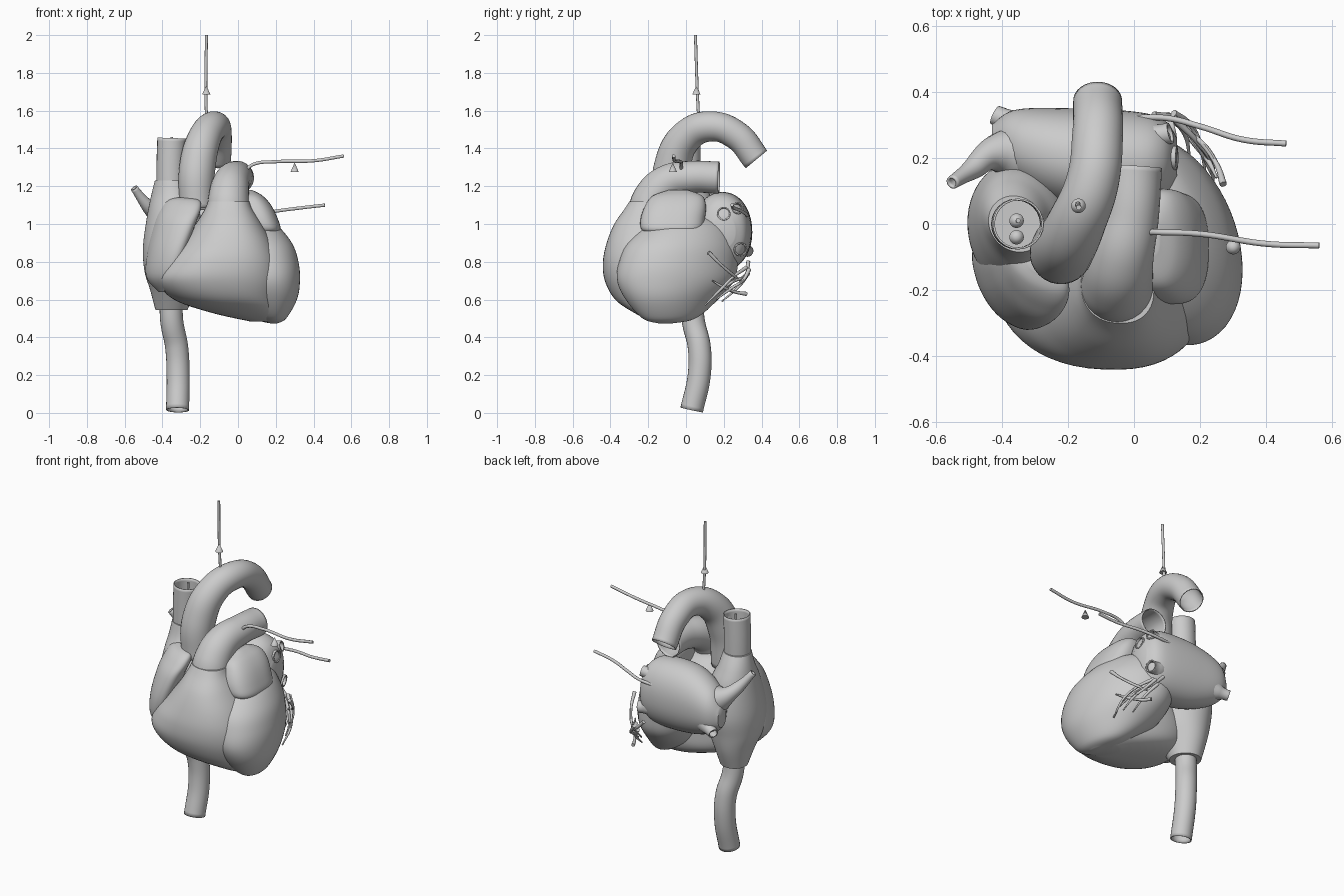
import bpy, bmesh, math


def finish(ob, angle=45):
    bpy.ops.object.select_all(action='DESELECT')
    ob.select_set(True)
    bpy.context.view_layer.objects.active = ob
    bpy.ops.object.shade_smooth_by_angle(angle=math.radians(angle))


def catmull(a, b, c, d, t):
    return tuple(0.5 * (2 * q + (r - p) * t + (2 * p - 5 * q + 4 * r - s) * t * t
                        + (3 * q - p - 3 * r + s) * t ** 3) for p, q, r, s in zip(a, b, c, d))


def loft(name, secs, power=2.0, axis='z', skew=0.0, sides=56, steps=6):
    """Sections (height, centre1, centre2, radius1, radius2) skinned into a rounded body.
    skew leans every section along its diagonal without changing its width or depth."""
    rows = []
    for i in range(len(secs) - 1):
        a, b = secs[max(i - 1, 0)], secs[i]
        c, d = secs[i + 1], secs[min(i + 2, len(secs) - 1)]
        rows += [catmull(a, b, c, d, k / steps) for k in range(steps)]
    rows.append(secs[-1])
    bm = bmesh.new()
    rings = []
    for h, c1, c2, r1, r2 in rows:
        ring = []
        for k in range(sides):
            t = 2 * math.pi * k / sides
            u, v = math.cos(t), math.sin(t - skew)
            p = c1 + r1 * math.copysign(abs(u) ** (2 / power), u)
            q = c2 + r2 * math.copysign(abs(v) ** (2 / power), v)
            ring.append(bm.verts.new((p, q, h) if axis == 'z' else (h, p, q)))
        rings.append(ring)
    for lo, hi in zip(rings, rings[1:]):
        for k in range(sides):
            j = (k + 1) % sides
            bm.faces.new((lo[k], lo[j], hi[j], hi[k]))
    bm.faces.new(rings[0])
    bm.faces.new(rings[-1])
    bmesh.ops.recalc_face_normals(bm, faces=bm.faces)
    me = bpy.data.meshes.new(name)
    bm.to_mesh(me)
    bm.free()
    ob = bpy.data.objects.new(name, me)
    bpy.context.collection.objects.link(ob)
    finish(ob)
    return ob


def tube(name, pts, radii, wall=0.0, res=6, steps=10):
    """Smooth pipe through pts; wall > 0 leaves open, thick-walled ends."""
    cu = bpy.data.curves.new(name, 'CURVE')
    cu.dimensions = '3D'
    cu.bevel_depth = 1.0
    cu.bevel_resolution = res
    cu.resolution_u = steps
    cu.use_fill_caps = wall == 0
    sp = cu.splines.new('BEZIER')
    sp.radius_interpolation = 'CARDINAL'
    sp.bezier_points.add(len(pts) - 1)
    for i, (bp, co) in enumerate(zip(sp.bezier_points, pts)):
        bp.co = co
        bp.handle_left_type = bp.handle_right_type = 'AUTO'
        bp.radius = radii[i] if isinstance(radii, (list, tuple)) else radii
    ob = bpy.data.objects.new(name, cu)
    bpy.context.collection.objects.link(ob)
    bpy.ops.object.select_all(action='DESELECT')
    ob.select_set(True)
    bpy.context.view_layer.objects.active = ob
    bpy.ops.object.convert(target='MESH')
    ob = bpy.context.view_layer.objects.active
    finish(ob)
    if wall:
        bm = bmesh.new()
        bm.from_mesh(ob.data)
        bmesh.ops.recalc_face_normals(bm, faces=bm.faces)
        bm.to_mesh(ob.data)
        bm.free()
        m = ob.modifiers.new('wall', 'SOLIDIFY')
        m.thickness = wall
        m.offset = -1
    return ob


def cone(name, loc, r=0.022, h=0.05):
    bpy.ops.mesh.primitive_cone_add(vertices=20, radius1=r, radius2=0, depth=h, location=loc)
    bpy.context.object.name = name
    finish(bpy.context.object, 40)


# Ventricles
loft('right_ventricle', [
    (0.485, 0.14, -0.10, 0.08, 0.08), (0.53, 0.05, -0.11, 0.19, 0.165),
    (0.6, -0.06, -0.14, 0.28, 0.235), (0.7, -0.10, -0.165, 0.325, 0.265),
    (0.8, -0.085, -0.17, 0.30, 0.27), (0.9, -0.06, -0.17, 0.24, 0.25),
    (1.0, -0.05, -0.17, 0.175, 0.21), (1.08, -0.05, -0.19, 0.125, 0.135),
    (1.12, -0.05, -0.19, 0.11, 0.11)], power=2.3, skew=0.08)
loft('left_ventricle', [
    (0.473, 0.19, -0.11, 0.015, 0.03), (0.5, 0.17, -0.09, 0.085, 0.14),
    (0.6, 0.125, -0.075, 0.187, 0.245), (0.7, 0.10, -0.055, 0.228, 0.31),
    (0.8, 0.08, -0.04, 0.24, 0.315), (0.9, 0.06, -0.02, 0.225, 0.29),
    (1.0, 0.05, 0.01, 0.15, 0.2), (1.05, 0.05, 0.02, 0.05, 0.07)], skew=0.28)

# Atria and auricles
loft('right_atrium', [
    (0.545, -0.352, 0.03, 0.085, 0.085), (0.65, -0.345, 0.01, 0.12, 0.14),
    (0.75, -0.335, -0.02, 0.16, 0.19), (0.88, -0.33, -0.02, 0.173, 0.21),
    (1.05, -0.34, 0.0, 0.14, 0.17), (1.15, -0.355, 0.01, 0.105, 0.12),
    (1.23, -0.355, 0.0, 0.085, 0.085)], skew=0.12)
loft('right_auricle', [
    (0.64, -0.40, -0.15, 0.02, 0.05), (0.72, -0.405, -0.17, 0.08, 0.12),
    (0.85, -0.38, -0.18, 0.10, 0.14), (1.0, -0.335, -0.17, 0.11, 0.13),
    (1.08, -0.305, -0.15, 0.108, 0.105), (1.125, -0.29, -0.135, 0.085, 0.07),
    (1.14, -0.29, -0.13, 0.03, 0.02)], power=2.1, skew=0.6)
loft('left_atrium', [
    (-0.43, 0.26, 0.93, 0.04, 0.06), (-0.36, 0.235, 0.95, 0.11, 0.14),
    (-0.2, 0.2, 0.96, 0.15, 0.2), (0.0, 0.19, 0.96, 0.15, 0.205),
    (0.09, 0.195, 0.96, 0.12, 0.165), (0.13, 0.2, 0.96, 0.06, 0.08)],
    power=2.15, axis='x')
loft('left_auricle', [
    (0.94, 0.13, -0.07, 0.06, 0.11), (0.97, 0.13, -0.075, 0.095, 0.16),
    (1.03, 0.105, -0.07, 0.105, 0.17), (1.1, 0.085, -0.055, 0.09, 0.16),
    (1.15, 0.065, -0.045, 0.065, 0.13), (1.18, 0.055, -0.04, 0.02, 0.05)], power=2.6)

# Great vessels
tube('inferior_vena_cava', [
    (-0.32, 0.03, 0.015), (-0.317, 0.07, 0.2), (-0.325, 0.07, 0.35),
    (-0.35, 0.04, 0.48), (-0.355, 0.03, 0.58)], 0.061, wall=0.006, res=10)
tube('superior_vena_cava', [
    (-0.355, 0.0, 1.15), (-0.355, 0.0, 1.3), (-0.35, 0.0, 1.455)], 0.077, wall=0.006, res=10)
tube('aorta', [
    (-0.22, -0.09, 1.08), (-0.215, -0.075, 1.3), (-0.175, 0.0, 1.46), (-0.125, 0.13, 1.517),
    (-0.11, 0.27, 1.467), (-0.11, 0.373, 1.342)],
    [0.09, 0.096, 0.088, 0.08, 0.077, 0.074], wall=0.006, res=12)
tube('pulmonary_trunk', [
    (-0.05, -0.2, 1.04), (-0.05, -0.175, 1.13), (-0.037, -0.1, 1.215),
    (-0.01, 0.03, 1.248), (0.0, 0.175, 1.245)],
    [0.112, 0.108, 0.097, 0.086, 0.085], wall=0.006, res=12)

# Pulmonary veins
veins = [
    ('upper_right', [(-0.33, 0.21, 0.99), (-0.43, 0.21, 1.05), (-0.49, 0.165, 1.11), (-0.55, 0.125, 1.19)],
     [0.10, 0.052, 0.032, 0.02]),
    ('lower_right', [(-0.30, 0.25, 0.91), (-0.37, 0.305, 0.87), (-0.42, 0.33, 0.855)], [0.10, 0.045, 0.03]),
    ('upper_left', [(0.02, 0.19, 1.03), (0.09, 0.2, 1.05), (0.13, 0.2, 1.055)], [0.09, 0.043, 0.036]),
    ('rear_left', [(0.02, 0.24, 1.05), (0.07, 0.265, 1.075), (0.11, 0.275, 1.085)], [0.07, 0.038, 0.032]),
    ('lower_left', [(0.02, 0.24, 0.89), (0.08, 0.28, 0.87), (0.12, 0.29, 0.865)], [0.09, 0.045, 0.036])]
for side, pts, radii in veins:
    tube('pulmonary_vein_' + side, pts, radii, wall=0.007)

# Cardiac veins fanned over the rear of the left ventricle
fan = [
    [(0.12, 0.32, 0.77), (0.19, 0.25, 0.72), (0.235, 0.18, 0.65), (0.235, 0.1, 0.57)],
    [(0.12, 0.335, 0.76), (0.17, 0.3, 0.70), (0.2, 0.24, 0.66), (0.215, 0.16, 0.6)],
    [(0.1, 0.33, 0.74), (0.15, 0.28, 0.67), (0.17, 0.19, 0.59)],
    [(0.27, 0.12, 0.85), (0.25, 0.18, 0.79), (0.2, 0.25, 0.73), (0.13, 0.3, 0.69)],
    [(0.14, 0.32, 0.63), (0.17, 0.26, 0.64), (0.225, 0.19, 0.67), (0.25, 0.14, 0.7)],
    [(0.06, 0.33, 0.8), (0.13, 0.315, 0.73), (0.19, 0.24, 0.69), (0.235, 0.15, 0.62)]]
for i, pts in enumerate(fan):
    tube('cardiac_vein_%d' % (i + 1), pts, [0.011] + [0.008] * (len(pts) - 2) + [0.004], res=2)

# Pointer wires and cone markers
tube('upper_pointer', [(-0.165, 0.07, 1.5), (-0.17, 0.06, 1.7), (-0.167, 0.05, 2.0)], 0.008, res=3)
tube('trunk_pointer', [(0.035, -0.025, 1.28), (0.08, -0.025, 1.315), (0.2, -0.03, 1.33),
                       (0.4, -0.06, 1.335), (0.56, -0.065, 1.36)], 0.009, res=3)
tube('vein_pointer', [(-0.02, 0.32, 1.04), (0.1, 0.32, 1.05), (0.2, 0.295, 1.068),
                      (0.33, 0.255, 1.085), (0.46, 0.243, 1.1)], 0.009, res=3)
tube('inner_pointer', [(-0.355, 0.01, 1.1), (-0.353, 0.01, 1.3), (-0.35, 0.01, 1.46)], 0.007, res=3)
cone('upper_marker', (-0.168, 0.055, 1.71))
cone('trunk_marker', (0.3, -0.07, 1.3))
cone('inner_marker', (-0.355, -0.04, 1.3))
cone('inner_marker_upper', (-0.355, 0.01, 1.38))
